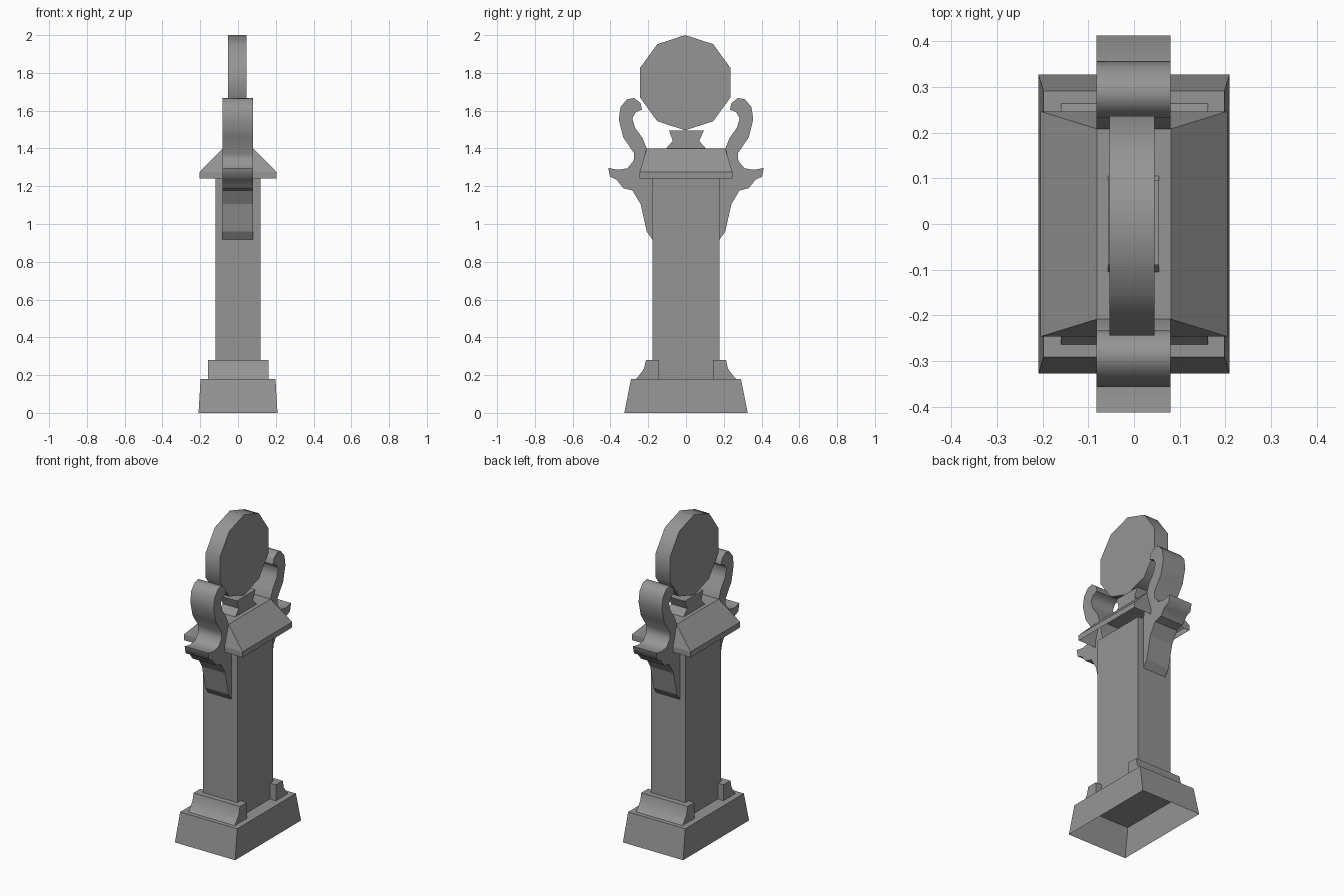
import bpy, bmesh, math

if "Cube" in bpy.data.objects:
    bpy.data.objects.remove(bpy.data.objects["Cube"])

# One darker grey for the whole piece
stone = bpy.data.materials.new("dark_grey")
stone.diffuse_color = (0.3, 0.3, 0.3, 1)
stone.use_nodes = True
stone.node_tree.nodes["Principled BSDF"].inputs["Base Color"].default_value = stone.diffuse_color


def finish(name, bm, smooth=None, flat_below=0):
    bmesh.ops.recalc_face_normals(bm, faces=bm.faces[:])
    me = bpy.data.meshes.new(name)
    bm.to_mesh(me)
    bm.free()
    me.materials.append(stone)
    ob = bpy.data.objects.new(name, me)
    bpy.context.collection.objects.link(ob)
    if smooth:
        bpy.ops.object.select_all(action='DESELECT')
        ob.select_set(True)
        bpy.context.view_layer.objects.active = ob
        bpy.ops.object.shade_smooth_by_angle(angle=math.radians(smooth))
        for e in me.edges:
            if all(me.vertices[v].co.z < flat_below for v in e.vertices):
                e.use_edge_sharp = True
    return ob


def stack(name, levels, bottom=True, top=True):
    """Rectangular rings (half x, half y, z) joined from bottom to top."""
    bm = bmesh.new()
    rings = [[bm.verts.new((sx * x, sy * y, z))
              for sx, sy in ((-1, -1), (1, -1), (1, 1), (-1, 1))]
             for x, y, z in levels]
    for a, b in zip(rings, rings[1:]):
        for i in range(4):
            j = (i + 1) % 4
            bm.faces.new((a[i], a[j], b[j], b[i]))
    if bottom:
        bm.faces.new(rings[0])
    if top:
        bm.faces.new(rings[-1])
    return finish(name, bm)


def slab(name, profile, x0, x1, side=1, smooth=None, flat_below=0):
    """Extrude a (y, z) profile along x; side = -1 mirrors it in y."""
    bm = bmesh.new()
    f = bm.faces.new([bm.verts.new((x0, side * y, z)) for y, z in profile])
    ext = bmesh.ops.extrude_face_region(bm, geom=[f], use_keep_orig=True)
    moved = [v for v in ext['geom'] if isinstance(v, bmesh.types.BMVert)]
    bmesh.ops.translate(bm, verts=moved, vec=(x1 - x0, 0, 0))
    return finish(name, bm, smooth, flat_below)


# Plinth (hollow underneath), shaft and sloped cap (hollow underneath)
stack("plinth", [(0.209, 0.327, 0), (0.198, 0.291, 0.18)], bottom=False)
stack("shaft", [(0.12, 0.178, 0.18), (0.12, 0.178, 1.24)],
      bottom=False, top=False)
stack("cap", [(0.204, 0.246, 1.24), (0.204, 0.246, 1.275),
              (0.081, 0.208, 1.4)], bottom=False)

# Foot mouldings and scroll brackets on front and back
foot = [(0.144, 0.18), (0.264, 0.18), (0.243, 0.205), (0.222, 0.235),
        (0.212, 0.28), (0.144, 0.28)]
scroll = [(0.178, 0.918), (0.208, 0.96), (0.24, 1.105), (0.283, 1.177),
          (0.333, 1.19), (0.368, 1.235), (0.402, 1.25), (0.412, 1.297),
          (0.36, 1.287), (0.31, 1.295), (0.277, 1.335), (0.275, 1.375),
          (0.333, 1.46), (0.356, 1.555), (0.346, 1.62), (0.312, 1.66),
          (0.275, 1.667), (0.24, 1.64), (0.233, 1.605), (0.265, 1.593),
          (0.284, 1.56), (0.27, 1.51), (0.23, 1.455), (0.207, 1.397),
          (0.178, 1.24)]
for side, end in ((-1, "front"), (1, "back")):
    slab(end + "_foot", foot, -0.16, 0.162, side, 40)
    slab(end + "_scroll", scroll, -0.082, 0.08, side, 62, 1.2)

# Waisted neck under the disc
neck = [(-0.105, 1.4), (0.105, 1.4), (0.07, 1.44), (0.095, 1.495),
        (-0.09, 1.495), (-0.07, 1.44)]
slab("neck", neck, -0.057, 0.055)

# Ten-sided disc
disc = [(-0.004 + 0.252 * math.sin(i * math.tau / 10),
         1.748 + 0.252 * math.cos(i * math.tau / 10)) for i in range(10)]
slab("disc", disc, -0.054, 0.045, 1, 40)
